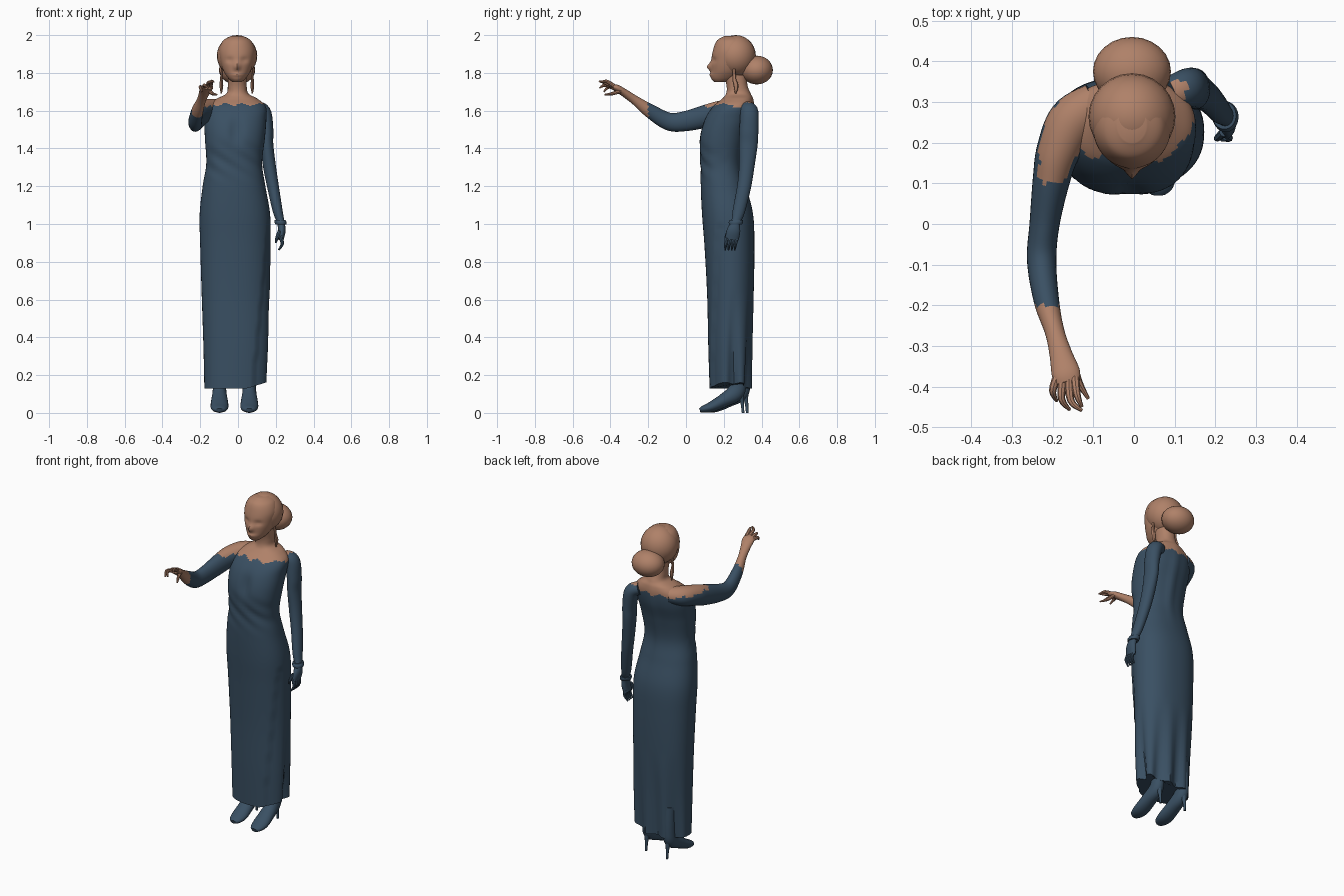
import bpy, bmesh, math
from mathutils import Vector

if "Cube" in bpy.data.objects:
    bpy.data.objects.remove(bpy.data.objects["Cube"])


def material(name, rgb):
    m = bpy.data.materials.new(name)
    m.use_nodes = True
    m.diffuse_color = (*rgb, 1)
    m.node_tree.nodes["Principled BSDF"].inputs["Base Color"].default_value = (*rgb, 1)
    return m


SKIN = material("warm tan", (0.43, 0.22, 0.14))
BLUE = material("slate blue", (0.042, 0.08, 0.125))


def bump(v, centre, width):
    return math.exp(-((v - centre) / width) ** 2)


def spline(rows, count):
    """Catmull-Rom samples through rows of numbers."""
    out, last = [], len(rows) - 1
    for k in range(count):
        u = k / (count - 1) * last
        i = min(int(u), last - 1)
        t = u - i
        a, b, c, d = (rows[min(max(j, 0), last)] for j in range(i - 1, i + 3))
        out.append([0.5 * (2 * q + (r - p) * t + (2 * p - 5 * q + 4 * r - s) * t * t
                           + (3 * q - p - 3 * r + s) * t ** 3)
                    for p, q, r, s in zip(a, b, c, d)])
    return out


def finish(name, bm, mats, rule=None):
    bmesh.ops.recalc_face_normals(bm, faces=bm.faces)
    for f in bm.faces:
        f.smooth = True
        if rule:
            f.material_index = int(rule(f.calc_center_median()))
    me = bpy.data.meshes.new(name)
    bm.to_mesh(me)
    bm.free()
    ob = bpy.data.objects.new(name, me)
    bpy.context.collection.objects.link(ob)
    for m in mats:
        me.materials.append(m)
    return ob


def loft(name, rows, mats, ref=None, rings=24, sides=16, power=1.0, deform=None, rule=None):
    """Skin rings (x, y, z, radius a, radius b); level rings if ref is None."""
    bm = bmesh.new()
    pts = spline(rows, rings)
    loops = []
    for i, p in enumerate(pts):
        side, other = Vector((1, 0, 0)), Vector((0, 1, 0))
        if ref:
            t = Vector(pts[min(i + 1, rings - 1)][:3]) - Vector(pts[max(i - 1, 0)][:3])
            side = t.cross(Vector(ref)).normalized()
            other = side.cross(t).normalized()
        loop = []
        for k in range(sides):
            a = math.tau * k / sides
            c, s = (math.copysign(abs(f(a)) ** power, f(a)) for f in (math.cos, math.sin))
            co = Vector(p[:3]) + side * p[3] * c + other * p[4] * s
            loop.append(bm.verts.new(deform(co) if deform else co))
        loops.append(loop)
    for lo, hi in zip(loops, loops[1:]):
        for k in range(sides):
            j = (k + 1) % sides
            bm.faces.new((lo[k], lo[j], hi[j], hi[k]))
    bm.faces.new(loops[0])
    bm.faces.new(loops[-1])
    return finish(name, bm, mats, rule)


def ellipsoid(name, centre, radii, mat):
    bm = bmesh.new()
    bmesh.ops.create_uvsphere(bm, u_segments=24, v_segments=14, radius=1)
    for v in bm.verts:
        v.co = Vector(centre) + Vector(a * b for a, b in zip(v.co, radii))
    return finish(name, bm, [mat])


def box_rows(rows):
    """Turn (x min, x max, y min, y max, z) into ring rows."""
    return [((a + b) / 2, (c + d) / 2, z, (b - a) / 2, (d - c) / 2) for a, b, c, d, z in rows]


# Gown with bare shoulders and neck
def drape(co):
    x, y, z = co
    low = max(0, 0.65 - z)
    if y < 0.22:
        if z < 1.0 and x > 0.08 + 0.09 * (z - 0.13):
            y += 0.012                                     # wrap panel edge
        y += 0.018 * bump(x, -0.01, 0.03) * bump(z, 1.49, 0.07)
        y += 0.004 * math.sin(70 * (z + 0.7 * x)) * bump(z, 1.33, 0.08)
    else:
        y += 0.03 * low * math.sin(55 * x)                 # back folds
        y += 0.012 * bump(x, -0.01, 0.025) * bump(z, 1.45, 0.2)
    if x > 0.05:
        x -= 0.07 * low * bump(y, 0.25, 0.025)             # side slit
        z += 0.035 * max(0, (x - 0.05) / 0.11) * max(0, 1 - (z - 0.13) * 4) if z < 0.38 else 0
    return Vector((x, y, z))


def bare(c):
    return c.z > 1.632 + 0.007 * math.sin(70 * c.x) - (0.012 if c.y > 0.25 else 0)


loft("gown_and_shoulders", box_rows([
    (-.178, .158, .125, .335, .13), (-.183, .165, .118, .345, .35),
    (-.192, .168, .112, .358, .62), (-.2, .172, .098, .362, .88),
    (-.203, .17, .085, .355, 1.05), (-.187, .145, .078, .318, 1.2),
    (-.168, .128, .078, .295, 1.32), (-.175, .142, .07, .315, 1.45),
    (-.178, .15, .095, .345, 1.55), (-.165, .148, .14, .355, 1.62),
    (-.115, .105, .19, .352, 1.662), (-.062, .056, .212, .34, 1.69),
    (-.054, .046, .215, .325, 1.73), (-.054, .046, .2, .32, 1.79)]),
    [BLUE, SKIN], rings=110, sides=64, power=0.87, deform=drape, rule=bare)


# Head with modelled face
def features(co):
    x, y, z = co
    if y < 0.2:
        y -= 0.022 * bump(x, -0.005, 0.014) * bump(z, 1.832, 0.02)
        y -= 0.008 * bump(x, -0.005, 0.025) * bump(z, 1.79, 0.009)
        y += 0.01 * (bump(x, -0.043, 0.02) + bump(x, 0.033, 0.02)) * bump(z, 1.868, 0.014)
    return Vector((x, y, z))


loft("head", box_rows([
    (-.03, .02, .15, .22, 1.752), (-.052, .042, .133, .27, 1.772),
    (-.077, .067, .133, .3, 1.81), (-.093, .083, .133, .32, 1.86),
    (-.1, .09, .143, .33, 1.92), (-.08, .07, .163, .32, 1.97),
    (-.04, .03, .2, .29, 1.994)]),
    [SKIN], rings=40, sides=48, deform=features)
ellipsoid("swept_hair", (-.005, .264, 1.89), (.107, .106, .11), SKIN)
ellipsoid("hair_bun", (-.005, .375, 1.815), (.096, .085, .076), SKIN)
for side, x in (("right", -.088), ("left", .076)):
    loft(side + "_earring", [(x * .95, .255, 1.82, .006, .008), (x, .255, 1.77, .007, .01),
                             (x, .265, 1.73, .01, .013), (x, .262, 1.69, .003, .003)],
         [SKIN], ref=(0, 1, 0), rings=10, sides=8)

# Raised right arm, sleeve pulled up from the wrist
loft("right_arm", [
    (-.09, .3, 1.615, .05, .045), (-.15, .255, 1.607, .06, .056),
    (-.186, .18, 1.592, .054, .06), (-.203, .11, 1.572, .046, .06),
    (-.22, 0, 1.545, .037, .053), (-.227, -.09, 1.542, .036, .047),
    (-.215, -.19, 1.598, .031, .037), (-.195, -.265, 1.652, .024, .025),
    (-.18, -.32, 1.69, .028, .021), (-.168, -.365, 1.718, .035, .019),
    (-.162, -.39, 1.727, .03, .014)],
    [BLUE, SKIN], ref=(0, 0, 1), rings=70, sides=28,
    rule=lambda c: c.y < -.2 or (c.y > .1 and c.z > 1.622 + .006 * math.sin(90 * c.y)))

# Lowered left arm with covered hand
loft("left_arm", [
    (.09, .32, 1.615, .035, .042), (.132, .335, 1.592, .042, .048),
    (.15, .333, 1.5, .037, .05), (.153, .33, 1.42, .034, .049),
    (.166, .322, 1.31, .034, .041), (.185, .308, 1.2, .031, .037),
    (.21, .28, 1.07, .026, .033), (.226, .264, 1.01, .02, .025),
    (.232, .252, .965, .02, .036), (.226, .243, .92, .016, .036)],
    [BLUE, SKIN], ref=(0, 1, 0), rings=56, sides=24,
    rule=lambda c: c.z > 1.64 and c.x < .13)
loft("left_bracelet", [(.222, .267, 1.022, .029, .034), (.225, .264, 1.01, .032, .038),
                       (.227, .262, .998, .029, .034)],
     [BLUE], rings=6, sides=20)

# Fingers: knuckle, middle joint, tip
right_fingers = [
    ((-.187, -.37, 1.72), (-.2, -.41, 1.725), (-.19, -.435, 1.7)),
    ((-.175, -.38, 1.725), (-.178, -.43, 1.735), (-.158, -.457, 1.72)),
    ((-.16, -.385, 1.73), (-.155, -.435, 1.75), (-.128, -.459, 1.755)),
    ((-.145, -.38, 1.73), (-.14, -.42, 1.755), (-.128, -.45, 1.752)),
    ((-.15, -.345, 1.705), (-.135, -.39, 1.69), (-.112, -.43, 1.685))]
left_fingers = [((.224, y, .935), (.234, y - .006, .895), (.215, y - .01, .862))
                for y in (.217, .235, .252, .268)]
left_fingers.append(((.22, .225, .96), (.206, .212, .925), (.2, .21, .9)))
for side, fingers, mat, ref in (("right", right_fingers, SKIN, (0, 0, 1)),
                                ("left", left_fingers, BLUE, (0, 1, 0))):
    for n, joints in enumerate(fingers):
        loft(f"{side}_finger_{n + 1}", [(*p, r, r) for p, r in zip(joints, (.011, .009, .004))],
             [mat], ref=ref, rings=9, sides=8)

# High-heeled boots
for side, x, dy in (("right", -.098, .022), ("left", .06, 0)):
    loft(side + "_boot", [(x, y + dy, z, a, b) for y, z, a, b in (
        (.275, .32, .036, .04), (.278, .17, .034, .04), (.262, .108, .037, .046),
        (.2, .066, .044, .036), (.135, .032, .047, .028), (.09, .019, .036, .018),
        (.073, .014, .018, .011))],
        [BLUE], ref=(0, 1, -1), rings=30, sides=20)
    loft(side + "_heel", [(x, .285 + dy, .11, .022, .024), (x, .297 + dy, .06, .01, .011),
                          (x, .302 + dy, 0, .006, .007)],
         [BLUE], rings=10, sides=10)

# Smooth shading with kept creases
bpy.ops.object.select_all(action="DESELECT")
for ob in bpy.context.collection.objects:
    if ob.type == "MESH":
        ob.select_set(True)
        bpy.context.view_layer.objects.active = ob
bpy.ops.object.shade_smooth_by_angle(angle=math.radians(40))
